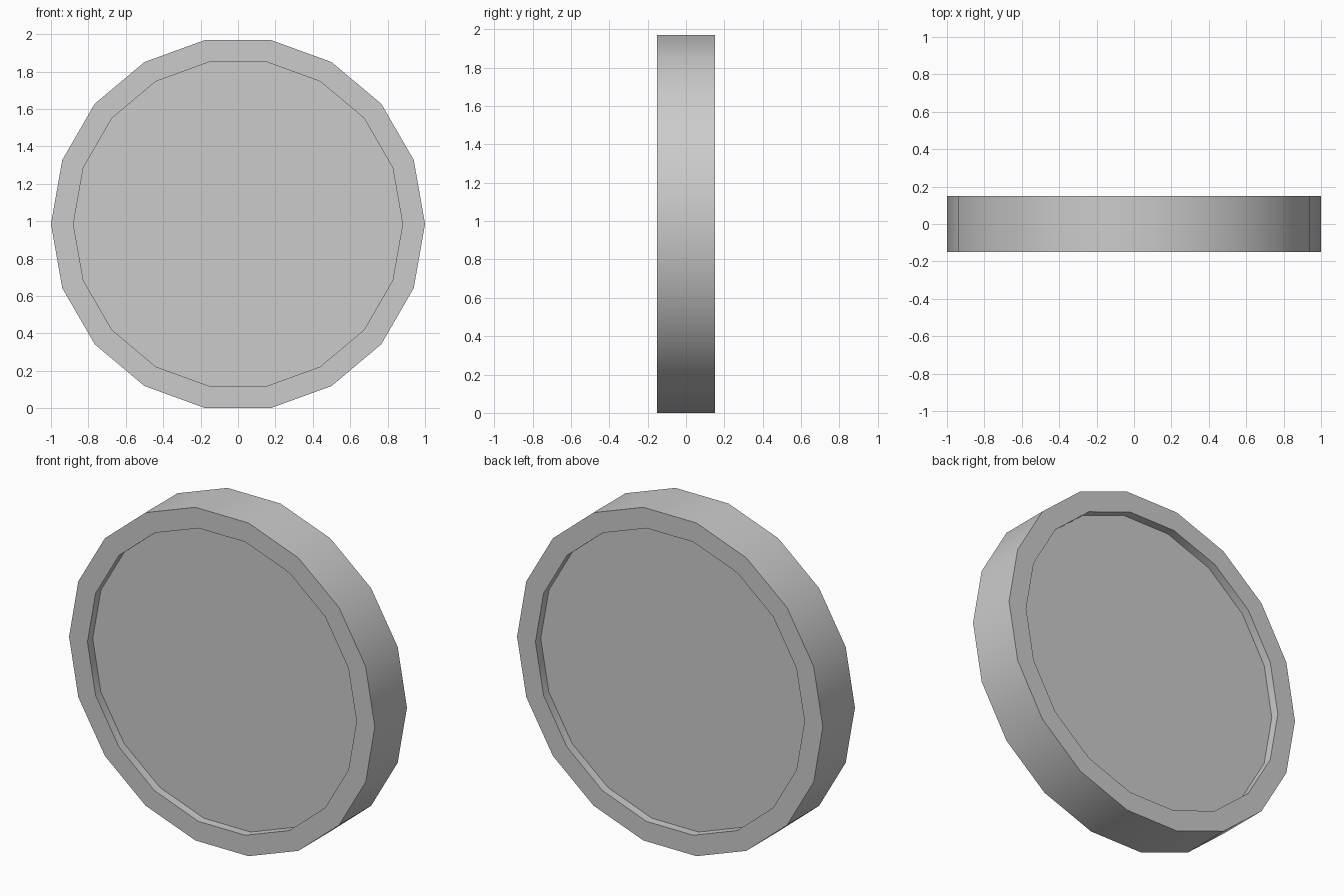
import bpy, bmesh, math

if "Cube" in bpy.data.objects:
    bpy.data.objects.remove(bpy.data.objects["Cube"])

SIDES = 18
CENTRE_Z = math.sin(math.radians(80))  # flat side rests on the ground

# Lathe profile (radius, y): front floor, rim, outer wall, back rim, back floor
profile = [(0.88, -0.10), (0.88, -0.15), (1.0, -0.15),
           (1.0, 0.15), (0.88, 0.15), (0.88, 0.10)]

bm = bmesh.new()
rings = []
for r, y in profile:
    rings.append([bm.verts.new((r * math.cos(math.tau * i / SIDES), y,
                                CENTRE_Z + r * math.sin(math.tau * i / SIDES)))
                  for i in range(SIDES)])

# Walls and rims
for a, b in zip(rings, rings[1:]):
    for i in range(SIDES):
        j = (i + 1) % SIDES
        bm.faces.new((a[i], a[j], b[j], b[i]))

# Recessed discs front and back
bm.faces.new(rings[0])
bm.faces.new(rings[-1])
bmesh.ops.recalc_face_normals(bm, faces=bm.faces)

mesh = bpy.data.meshes.new("recessed_disc")
bm.to_mesh(mesh)
bm.free()
disc = bpy.data.objects.new("recessed_disc", mesh)
bpy.context.collection.objects.link(disc)

# Smooth round walls, crisp rim edges
bpy.context.view_layer.objects.active = disc
disc.select_set(True)
bpy.ops.object.shade_smooth_by_angle(angle=math.radians(30))
